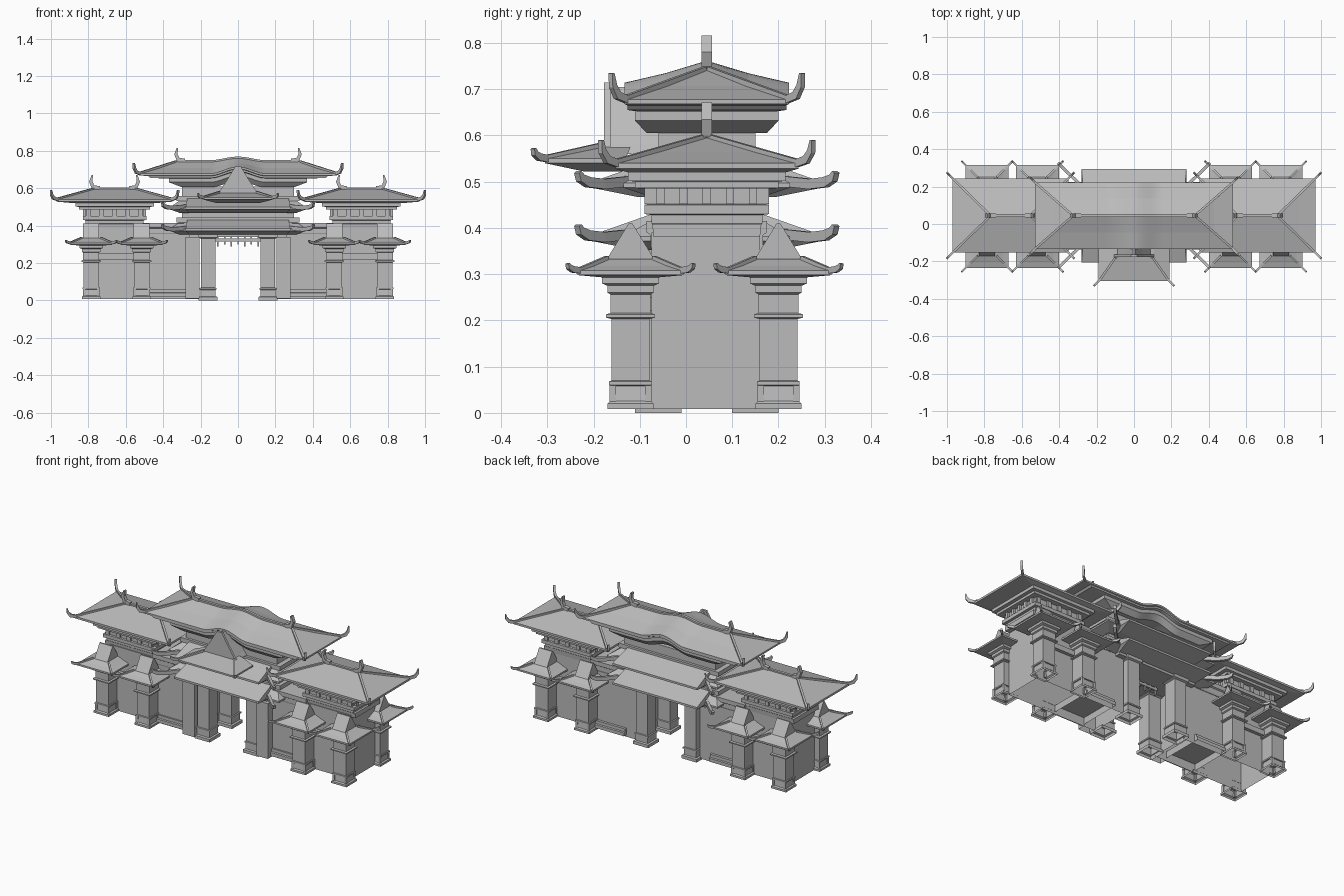
import bpy, bmesh, math
from mathutils import Vector

cube = bpy.data.objects.get("Cube")
if cube:
    bpy.data.objects.remove(cube)

stone = bpy.data.materials.new("grey_stone")
stone.use_nodes = True
GREY = (0.5, 0.5, 0.5, 1)
stone.diffuse_color = GREY
stone.node_tree.nodes["Principled BSDF"].inputs["Base Color"].default_value = GREY

MID = 0.045                      # depth centre of the whole gate
SIDES = (("left", 1), ("right", -1))


def finish(name, bm):
    bmesh.ops.recalc_face_normals(bm, faces=bm.faces)
    me = bpy.data.meshes.new(name)
    bm.to_mesh(me)
    bm.free()
    me.materials.append(stone)
    ob = bpy.data.objects.new(name, me)
    bpy.context.collection.objects.link(ob)
    return ob


def skin(bm, rings, floor=True):
    """Join equal rings of points into a tube, with or without a floor."""
    loops = [[bm.verts.new(p) for p in ring] for ring in rings]
    for a, b in zip(loops, loops[1:]):
        for i in range(len(a)):
            j = (i + 1) % len(a)
            bm.faces.new((a[i], a[j], b[j], b[i]))
    if floor:
        bm.faces.new(loops[0])
    bm.faces.new(loops[-1])


def loft(name, cx, rings, warp=None, floor=True):
    """Stack rectangles (half width, front y, back y, z); warp lifts z along x."""
    bm = bmesh.new()
    skin(bm, [[(cx - h, f, z), (cx + h, f, z), (cx + h, b, z), (cx - h, b, z)]
              for h, f, b, z in rings], floor)
    if warp:
        for i in range(-10, 11):
            bmesh.ops.bisect_plane(bm, geom=bm.verts[:] + bm.edges[:] + bm.faces[:],
                                   plane_co=(i * 0.015, 0, 0), plane_no=(1, 0, 0))
        for v in bm.verts:
            v.co.z += warp(v.co)
    return finish(name, bm)


def box(name, cx, half, front, back, low, high, floor=True):
    return loft(name, cx, [(half, front, back, low), (half, front, back, high)], floor=floor)


def centred(name, cx, cy, rings, floor=True):
    """Loft of rings (half width, half depth, z) around a centre."""
    return loft(name, cx, [(h, cy - d, cy + d, z) for h, d, z in rings], floor=floor)


def horn(name, points, width, height):
    """Flat ribbon bar along a path, its height tapering to the tip."""
    pts = [Vector(p) for p in points]
    rings = []
    for i, p in enumerate(pts):
        t = (pts[min(i + 1, len(pts) - 1)] - pts[max(i - 1, 0)]).normalized()
        side = Vector((-t.y, t.x, 0))
        # keep the ribbon's side constant where a finial bends back over itself
        if abs(t.y) < 1e-4:
            side = Vector((0, 1, 0))
        side.normalize()
        up = t.cross(side)
        k = 1 if i < len(pts) - 2 else (0.8 if i == len(pts) - 2 else 0.35)
        s, u = side * width / 2, up * height * k / 2
        rings.append([p - s - u, p + s - u, p + s + u, p - s + u])
    bm = bmesh.new()
    skin(bm, rings)
    return finish(name, bm)


def hips(name, cx, cy, ridge, eave, out, rise, width, height, fronts=(-1, 1)):
    """Hip bars from the ridge (half x, half y, z) to upturned corner tips."""
    for side, sx in SIDES:
        for sy in fronts:
            def at(dx, dy, z):
                return (cx + sx * dx, cy + sy * dy, z)
            ex, ey, ez = eave
            horn(f"{name}_hip_{side}_{'back' if sy > 0 else 'front'}",
                 [at(*ridge), at(ex, ey, ez),
                  at(ex + out * 0.6, ey + out * 0.6, ez + rise * 0.15),
                  at(ex + out * 0.9, ey + out * 0.9, ez + rise * 0.5),
                  at(ex + out, ey + out, ez + rise)], width, height)


def ornaments(name, cx, half, z, tip):
    """Upswept finial at each end of a ridge."""
    for side, sx in SIDES:
        horn(f"{name}_ornament_{side}",
             [(cx + sx * (half - 0.035), MID, z), (cx + sx * half, MID, z + 0.006),
              (cx + sx * (half + 0.012), MID, z + tip * 0.5),
              (cx + sx * (half + 0.004), MID, z + tip)], 0.022, 0.022)


# Corner pillars with small gabled roofs over a flared skirt
def pillar(name, cx, cy):
    profile = [(0.05, 0.008), (0.05, 0.02), (0.043, 0.026), (0.04, 0.058),
               (0.046, 0.06), (0.046, 0.068), (0.041, 0.07), (0.041, 0.203),
               (0.053, 0.206), (0.053, 0.213), (0.043, 0.216), (0.043, 0.256),
               (0.05, 0.26), (0.05, 0.275), (0.062, 0.28), (0.062, 0.296)]
    centred(name, cx, cy, [(r, r, z) for r, z in profile], floor=False)
    for sx in (-1, 1):           # raised corner blocks of the plinth
        for sy in (-1, 1):
            centred(name + "_plinth_corner", cx + sx * 0.038, cy + sy * 0.038,
                    [(0.007, 0.007, 0.024), (0.007, 0.007, 0.06)])
    skirt = [(0.06, 0.293), (0.115, 0.298), (0.115, 0.308), (0.085, 0.318), (0.05, 0.333)]
    centred(name + "_roof_skirt", cx, cy, [(r, r, z) for r, z in skirt])
    centred(name + "_roof_gable", cx, cy, [(0.043, 0.054, 0.328), (0.043, 0.004, 0.41)])
    hips(name + "_roof", cx, cy, (0.05, 0.05, 0.333), (0.108, 0.108, 0.308),
         0.028, 0.015, 0.01, 0.014)


for side, sx in SIDES:
    for place, x in (("outer", 0.785), ("inner", 0.515)):
        for face, y in (("front", -0.12), ("back", 0.2)):
            pillar(f"{side}_{place}_{face}_pillar", sx * x, y)

    # Side walls, pillar beam, benches, screens and connecting cornice
    box(side + "_wall", sx * 0.5, 0.295, -0.075, 0.16, 0.008, 0.39, floor=False)
    box(side + "_pillar_beam", sx * 0.65, 0.1, -0.095, 0.18, 0.22, 0.25)
    centred(side + "_bench", sx * 0.38, MID, [(0.1, 0.14, 0.02), (0.1, 0.14, 0.04),
            (0.1, 0.13, 0.042), (0.1, 0.13, 0.06)], floor=False)
    box(side + "_screen", sx * 0.243, 0.038, -0.12, -0.07, 0.01, 0.34, floor=False)
    centred(side + "_cornice", sx * 0.4, MID, [(0.11, 0.118, 0.35), (0.11, 0.122, 0.36),
            (0.11, 0.122, 0.385), (0.11, 0.13, 0.39), (0.11, 0.13, 0.415)])

    # Side pavilion: stacked bands, brackets and hip roof
    px = sx * 0.66
    centred(side + "_pavilion_body", px, MID, [
        (0.165, 0.115, 0.38), (0.165, 0.118, 0.408), (0.155, 0.12, 0.41),
        (0.155, 0.12, 0.428), (0.17, 0.135, 0.43),
        (0.17, 0.135, 0.45), (0.155, 0.125, 0.452), (0.155, 0.125, 0.485),
        (0.19, 0.155, 0.486), (0.19, 0.155, 0.5), (0.21, 0.17, 0.502), (0.21, 0.17, 0.522)])
    for sy in (-1, 1):
        for i in range(-2, 3):
            centred(side + "_pavilion_bracket", px + i * 0.07, MID + sy * 0.128,
                    [(0.012, 0.007, 0.452), (0.012, 0.007, 0.487)])
    for ex in (-1, 1):
        for i in range(-2, 3):
            centred(side + "_pavilion_end_bracket", px + ex * 0.158, MID + i * 0.05,
                    [(0.011, 0.009, 0.452), (0.011, 0.009, 0.487)])
    centred(side + "_pavilion_roof", px, MID, [
        (0.22, 0.17, 0.52), (0.31, 0.198, 0.528), (0.31, 0.198, 0.54),
        (0.22, 0.115, 0.564), (0.11, 0.004, 0.596)])
    hips(side + "_pavilion_roof", px, MID, (0.11, 0.004, 0.594), (0.306, 0.195, 0.54),
         0.034, 0.05, 0.012, 0.018)
    box(side + "_pavilion_ridge", px, 0.115, MID - 0.008, MID + 0.008, 0.585, 0.603)
    ornaments(side + "_pavilion_ridge", px, 0.115, 0.6, 0.07)

    # Central gateway pillars
    for face, y in (("front", -0.06), ("back", 0.15)):
        centred(f"{side}_gate_{face}_pillar", sx * 0.16, y, [
            (0.05, 0.05, 0), (0.05, 0.05, 0.018), (0.041, 0.041, 0.022),
            (0.041, 0.041, 0.056), (0.045, 0.045, 0.058), (0.045, 0.045, 0.066),
            (0.039, 0.039, 0.068), (0.039, 0.039, 0.33), (0.05, 0.05, 0.335),
            (0.05, 0.05, 0.36)], floor=False)

# Central body, lintel and hanging lattice
centred("central_body", 0, MID, [(0.3, 0.105, 0.345), (0.3, 0.105, 0.61)])
box("lintel", 0, 0.26, -0.1, 0.19, 0.338, 0.365)
box("lattice_rail", 0, 0.12, MID - 0.006, MID + 0.006, 0.315, 0.33)
for i in range(-3, 4):
    box("lattice_bar", i * 0.036, 0.004, MID - 0.004, MID + 0.004,
        0.288 if i % 2 else 0.3, 0.34)

# Two lower skirt roofs, each with a projecting centre and corner horns
for name, z in (("lower", 0.372), ("middle", 0.487)):
    centred(name + "_skirt_centre", 0, MID, [
        (0.26, 0.15, z - 0.02), (0.28, 0.25, z), (0.28, 0.25, z + 0.012), (0.27, 0.1, z + 0.065)])
    centred(name + "_skirt_ends", 0, MID, [
        (0.31, 0.12, z - 0.02), (0.365, 0.18, z), (0.365, 0.18, z + 0.01), (0.3, 0.1, z + 0.055)])
    hips(name + "_skirt", 0, MID, (0.28, 0.16, z + 0.015), (0.35, 0.225, z + 0.008),
         0.054, 0.026, 0.016, 0.022)
    centred(name + "_skirt_band", 0, MID, [(0.33, 0.12, z + 0.045), (0.33, 0.12, z + 0.07)])


# Upper roof, arched across the middle
def arch(co):
    t = max(0, 1 - abs(co.x) / 0.15)
    reach = min(1, abs(co.y - MID) / 0.17)
    return (0.018 + 0.018 * reach) * (0.5 - 0.5 * math.cos(math.pi * t))


def spread(rings):
    return [(h, MID - d, MID + d, z) for h, d, z in rings]


loft("upper_cornice", 0, spread([(0.3, 0.13, 0.605), (0.37, 0.155, 0.632),
                                 (0.37, 0.155, 0.657)]), arch)
loft("upper_roof", 0, spread([(0.4, 0.15, 0.652), (0.47, 0.172, 0.655), (0.48, 0.172, 0.665),
                              (0.53, 0.178, 0.668), (0.53, 0.178, 0.678),
                              (0.43, 0.09, 0.707), (0.33, 0.004, 0.742)]), arch)
hips("upper_roof", 0, MID, (0.33, 0.004, 0.74), (0.525, 0.174, 0.678),
     0.032, 0.057, 0.012, 0.018)
loft("upper_ridge", 0, spread([(0.32, 0.008, 0.732), (0.32, 0.008, 0.75)]), arch)
ornaments("upper_ridge", 0, 0.32, 0.747, 0.068)

# Front dormer: flared skirt carrying a concave gable that runs into the arch
loft("dormer_skirt", 0, [(0.12, -0.22, -0.13, 0.522), (0.19, -0.305, -0.13, 0.54),
                         (0.19, -0.305, -0.13, 0.55), (0.105, -0.175, -0.12, 0.575)])
hips("dormer", 0, -0.165, (0.1, 0.015, 0.577), (0.184, 0.135, 0.55),
     0.03, 0.022, 0.012, 0.016, fronts=(-1,))
for name, front, back, grow in (("dormer_gable", -0.168, -0.05, 0),
                                ("dormer_gable_edge", -0.177, -0.163, 0.01)):
    loft(name, 0, [(h + grow, front, back, z + grow) for h, z in
                   ((0.1, 0.56), (0.085, 0.58), (0.045, 0.64), (0.006, 0.705))])
